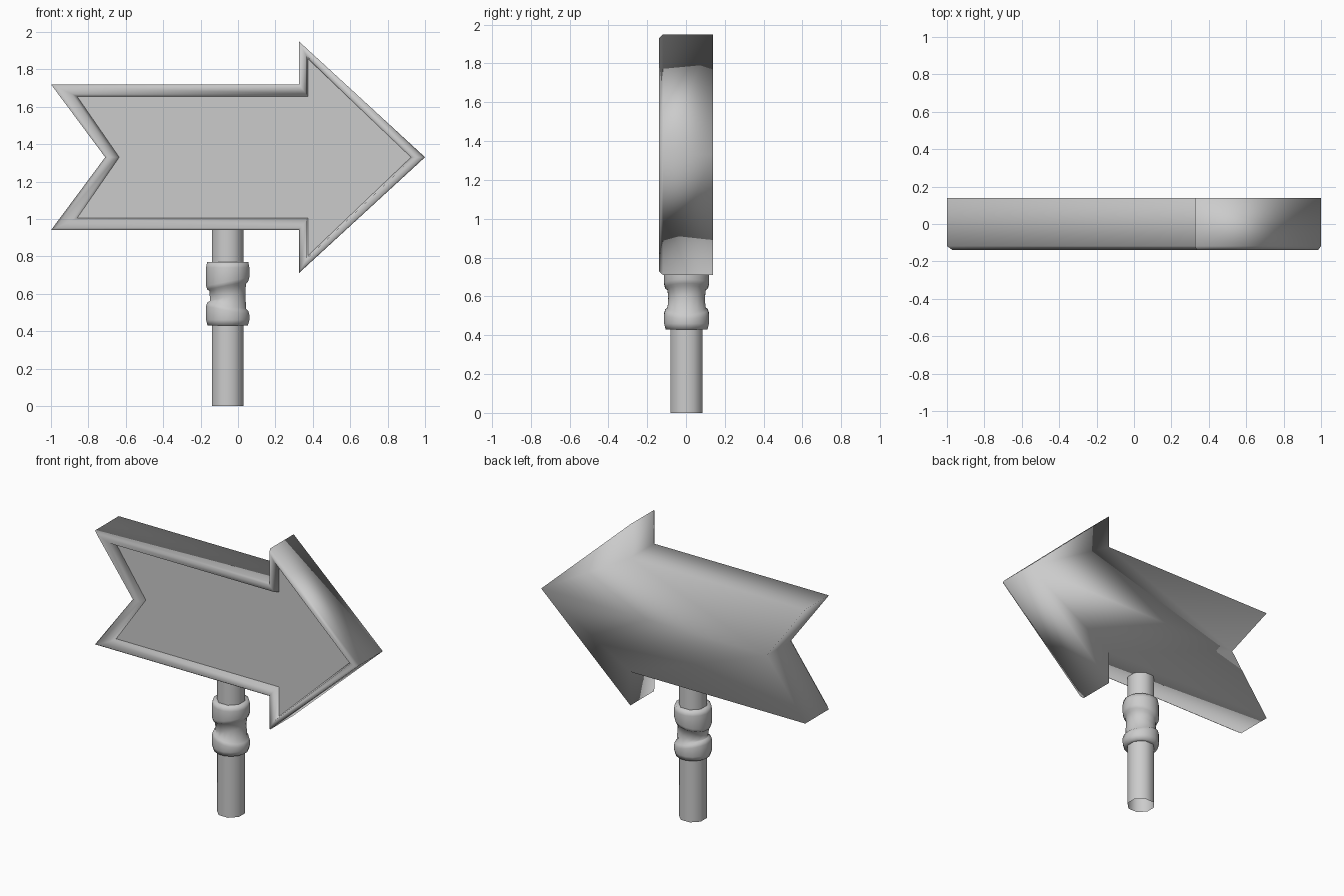
import bpy, bmesh, math
from mathutils import Vector

old = bpy.data.objects.get("Cube")
if old:
    bpy.data.objects.remove(old)

# Single grey material
grey = bpy.data.materials.new("plain grey")
grey.use_nodes = True
COLOUR = (0.6, 0.6, 0.6, 1)
grey.diffuse_color = COLOUR
grey.node_tree.nodes["Principled BSDF"].inputs["Base Color"].default_value = COLOUR


def make_object(name, bm, smooth=True):
    bmesh.ops.recalc_face_normals(bm, faces=bm.faces)
    for f in bm.faces:
        f.smooth = smooth
    mesh = bpy.data.meshes.new(name)
    bm.to_mesh(mesh)
    bm.free()
    mesh.materials.append(grey)
    obj = bpy.data.objects.new(name, mesh)
    bpy.context.collection.objects.link(obj)
    return obj


def bridge(bm, rings):
    for a, b in zip(rings, rings[1:]):
        for i in range(len(a)):
            j = (i + 1) % len(a)
            bm.faces.new((a[i], a[j], b[j], b[i]))


# Arrow outlines: upper half is given, lower half is mirrored about the middle
MID = 1.33


def outline(notch, tail, shoulder, barb, tip):
    upper = [tail, shoulder, barb]
    lower = [(x, -z) for x, z in reversed(upper)]
    return [Vector(p) for p in [notch, *upper, tip, *lower]]


outer = outline((-0.71, 0), (-1, 0.39), (0.325, 0.39), (0.325, 0.62), (1, 0))
inner = outline((-0.635, 0), (-0.86, 0.325), (0.375, 0.325), (0.375, 0.525), (0.925, 0))


def arrow_ring(bm, t, y):
    pts = [a.lerp(b, t) for a, b in zip(outer, inner)]
    return [bm.verts.new((p.x, y, MID + p.y)) for p in pts]


# Arrow body: closed back, bevelled rim and a wall down to the sunken panel
bm = bmesh.new()
rings = [arrow_ring(bm, t, y) for t, y in
         ((0, 0.138), (0, -0.118), (0.2, -0.138), (0.8, -0.13), (1, -0.09))]
bridge(bm, rings)
bm.faces.new(rings[0])
make_object("arrow_body", bm)

# Sunken front panel
bm = bmesh.new()
panel = bm.faces.new(arrow_ring(bm, 1, -0.09))
panel.normal_update()
if panel.normal.y > 0:
    panel.normal_flip()
mesh = bpy.data.meshes.new("front_panel")
bm.to_mesh(mesh)
bm.free()
mesh.materials.append(grey)
bpy.context.collection.objects.link(bpy.data.objects.new("front_panel", mesh))


# Turned parts: rows of radius, height and sideways tilt
def turned(name, rows, sides):
    bm = bmesh.new()
    rings = []
    for r, z, tilt in rows:
        ring = []
        for i in range(sides):
            a = math.tau * (i + 0.5) / sides
            x, y = r * math.cos(a), r * math.sin(a)
            ring.append(bm.verts.new((x - 0.055, y + 0.003, z + tilt * x)))
        rings.append(ring)
    bridge(bm, rings)
    return make_object(name, bm)


# Open post and the twisted collar round it
turned("post", [(0.09, 0, 0), (0.09, 0.96, 0)], 8)
turned("collar", [
    (0.08, 0.43, 0), (0.11, 0.43, 0), (0.118, 0.46, 0), (0.118, 0.51, -0.2),
    (0.112, 0.53, -0.2), (0.1, 0.54, -0.2), (0.096, 0.585, 0.25), (0.1, 0.635, 0.2),
    (0.112, 0.645, 0.2), (0.118, 0.665, 0.2), (0.118, 0.74, 0), (0.112, 0.77, 0),
    (0.08, 0.77, 0)], 16)
